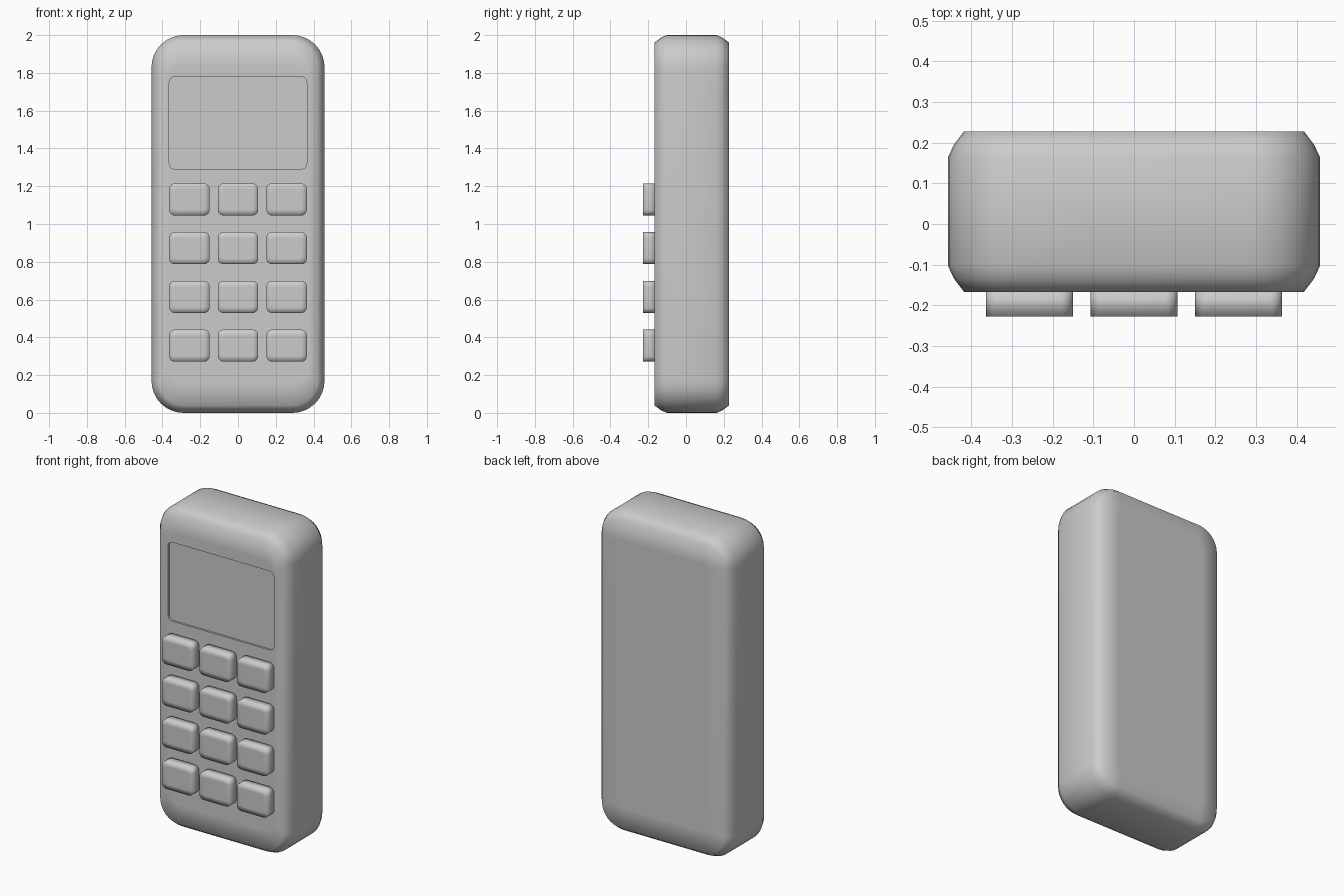
import bpy
import bmesh
from math import cos, sin, pi

old = bpy.data.objects.get("Cube")
if old:
    bpy.data.objects.remove(old, do_unlink=True)

grey = bpy.data.materials.new("plain_grey")
grey.use_nodes = True
grey.diffuse_color = (0.6, 0.6, 0.6, 1)
grey.node_tree.nodes["Principled BSDF"].inputs["Base Color"].default_value = (0.6, 0.6, 0.6, 1)


def rounded_outline(half_w, half_h, radius, steps):
    """Outline of a rounded rectangle in x and z, counterclockwise."""
    points = []
    for corner, (sx, sz) in enumerate(((1, 1), (-1, 1), (-1, -1), (1, -1))):
        for i in range(steps + 1):
            a = (corner + i / steps) * pi / 2
            points.append((sx * (half_w - radius) + radius * cos(a),
                           sz * (half_h - radius) + radius * sin(a)))
    return points


def rounded_slab(name, x, z, half_w, half_h, radius, sections, steps):
    """Loft from front to back; each section is (y, inset in x, inset in z)."""
    bm = bmesh.new()
    rings = []
    for y, dx, dz in sections:
        r = max(radius - min(dx, dz), 0.01)
        rings.append([bm.verts.new((x + px, y, z + pz)) for px, pz in
                      rounded_outline(half_w - dx, half_h - dz, r, steps)])
    for a, b in zip(rings, rings[1:]):
        n = len(a)
        for i in range(n):
            j = (i + 1) % n
            bm.faces.new((a[i], a[j], b[j], b[i]))
    bm.faces.new(rings[0])
    bm.faces.new(rings[-1])
    bmesh.ops.recalc_face_normals(bm, faces=bm.faces)
    mesh = bpy.data.meshes.new(name)
    bm.to_mesh(mesh)
    bm.free()
    mesh.materials.append(grey)
    mesh.shade_smooth()
    ob = bpy.data.objects.new(name, mesh)
    bpy.context.collection.objects.link(ob)
    return ob


FRONT, BACK = -0.167, 0.228

# Case with softened front and back rims
rim = [(0, 0.04), (0.033, 0.015), (0.065, 0)]
sections = [(FRONT, 0.09, 0.16)]
sections += [(FRONT + d, i, i) for d, i in rim]
sections += [(BACK - d, i, i) for d, i in reversed(rim)]
sections += [(BACK, 0.15, 0.17)]
case = rounded_slab("case", 0, 1, 0.458, 1, 0.17, sections, 8)

# Shallow screen recess
cutter = rounded_slab("screen_cutter", 0, 1.535, 0.364, 0.245, 0.03,
                      [(FRONT - 0.05, 0, 0), (FRONT + 0.012, 0, 0)], 5)
cutter.hide_render = True
cut = case.modifiers.new("screen_recess", "BOOLEAN")
cut.operation = "DIFFERENCE"
cut.solver = "EXACT"
cut.object = cutter
bpy.ops.object.select_all(action="DESELECT")
bpy.context.view_layer.objects.active = case
case.select_set(True)
bpy.ops.object.modifier_apply(modifier=cut.name)
bpy.data.objects.remove(cutter, do_unlink=True)
bpy.ops.object.shade_smooth_by_angle(angle=1.1)

# Keypad: four rows of three keys
for row in range(4):
    for col in range(3):
        rounded_slab(f"key_{row + 1}_{col + 1}", (col - 1) * 0.2575, 1.13 - row * 0.258,
                     0.107, 0.085, 0.03,
                     [(-0.227, 0.03, 0.03), (-0.227, 0, 0), (FRONT + 0.01, 0, 0)], 5)
